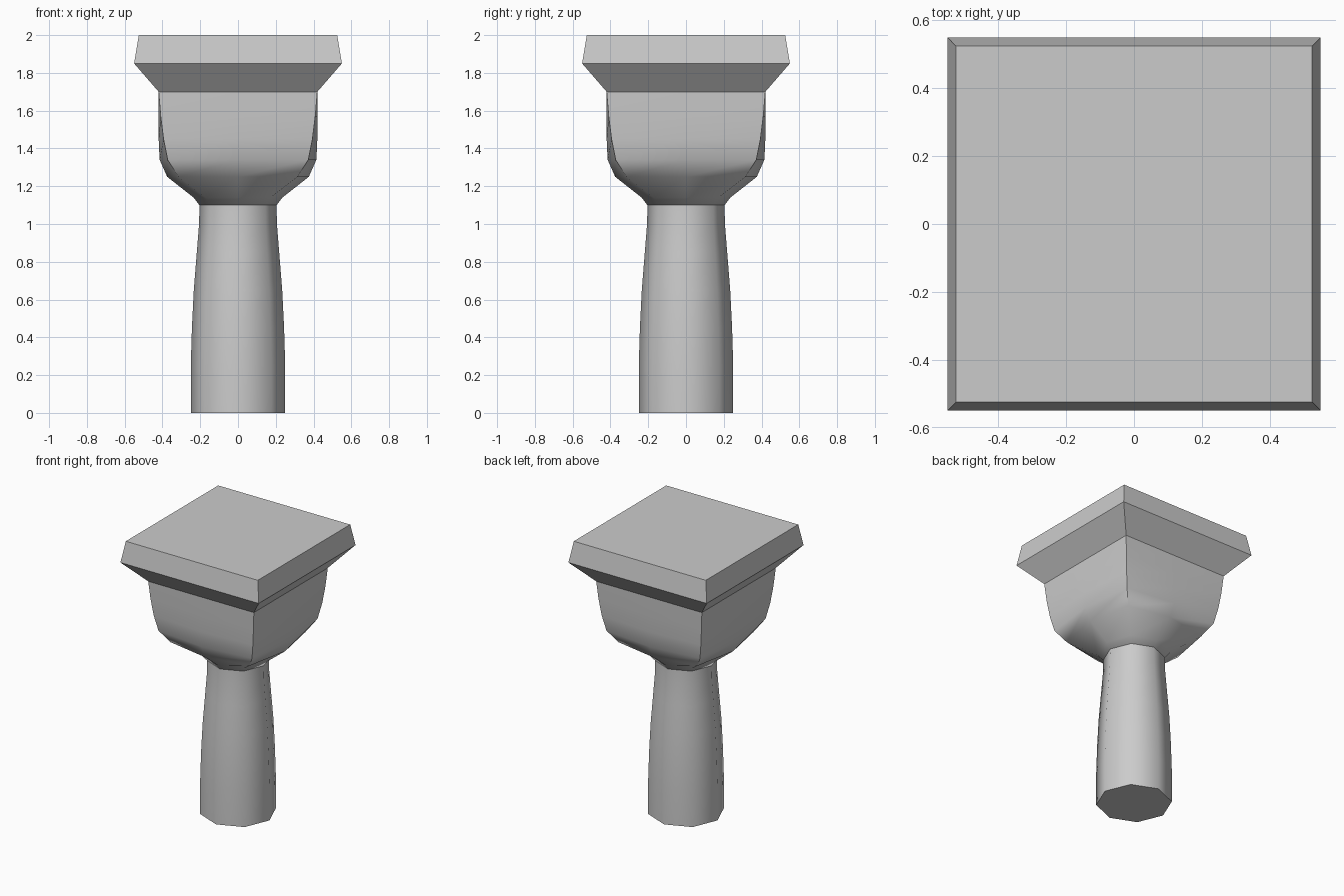
import bpy
import bmesh
from math import cos, sin, pi, radians

if "Cube" in bpy.data.objects:
    bpy.data.objects.remove(bpy.data.objects["Cube"], do_unlink=True)

stone = bpy.data.materials.new("grey stone")
stone.use_nodes = True
stone.diffuse_color = (0.6, 0.6, 0.6, 1)
stone.node_tree.nodes["Principled BSDF"].inputs["Base Color"].default_value = (0.6, 0.6, 0.6, 1)


def octagon(axis, diagonal):
    """Eight points: axis reach on the sides, diagonal x = y reach at the corners."""
    reach = (axis, diagonal * 2 ** 0.5)
    return [(reach[k % 2] * cos(k * pi / 4), reach[k % 2] * sin(k * pi / 4)) for k in range(8)]


def square(half):
    return [(half, half), (-half, half), (-half, -half), (half, -half)]


def loft(name, rings, smooth_angle=None):
    """Skin a stack of (height, outline) rings and cap both ends."""
    bm = bmesh.new()
    loops = [[bm.verts.new((x, y, z)) for x, y in outline] for z, outline in rings]
    for low, high in zip(loops, loops[1:]):
        n = len(low)
        for i in range(n):
            j = (i + 1) % n
            bm.faces.new((low[i], low[j], high[j], high[i]))
    bm.faces.new(reversed(loops[0]))
    bm.faces.new(loops[-1])
    mesh = bpy.data.meshes.new(name)
    bm.to_mesh(mesh)
    bm.free()
    mesh.materials.append(stone)
    obj = bpy.data.objects.new(name, mesh)
    bpy.context.collection.objects.link(obj)
    if smooth_angle:
        bpy.ops.object.select_all(action="DESELECT")
        obj.select_set(True)
        bpy.context.view_layer.objects.active = obj
        bpy.ops.object.shade_smooth_by_angle(angle=radians(smooth_angle))
    return obj


# Eight-sided shaft, narrowing towards the top
shaft = [(0, 0.25), (0.25, 0.25), (0.45, 0.244), (0.65, 0.234),
         (0.85, 0.218), (1.0, 0.206), (1.1, 0.204)]
loft("shaft", [(z, octagon(r, r * 0.5 ** 0.5)) for z, r in shaft], 60)

# Cushion capital: round neck swelling to a square top
capital = [(1.1, 0.205, 0.145), (1.14, 0.235, 0.172), (1.25, 0.375, 0.315),
           (1.34, 0.415, 0.372), (1.45, 0.42, 0.394), (1.57, 0.42, 0.409),
           (1.7, 0.42, 0.42)]
loft("capital", [(z, octagon(a, d)) for z, a, d in capital], 60)

# Square slab with a sloped underside
loft("abacus", [(1.7, square(0.42)), (1.85, square(0.55)), (2.0, square(0.525))])
